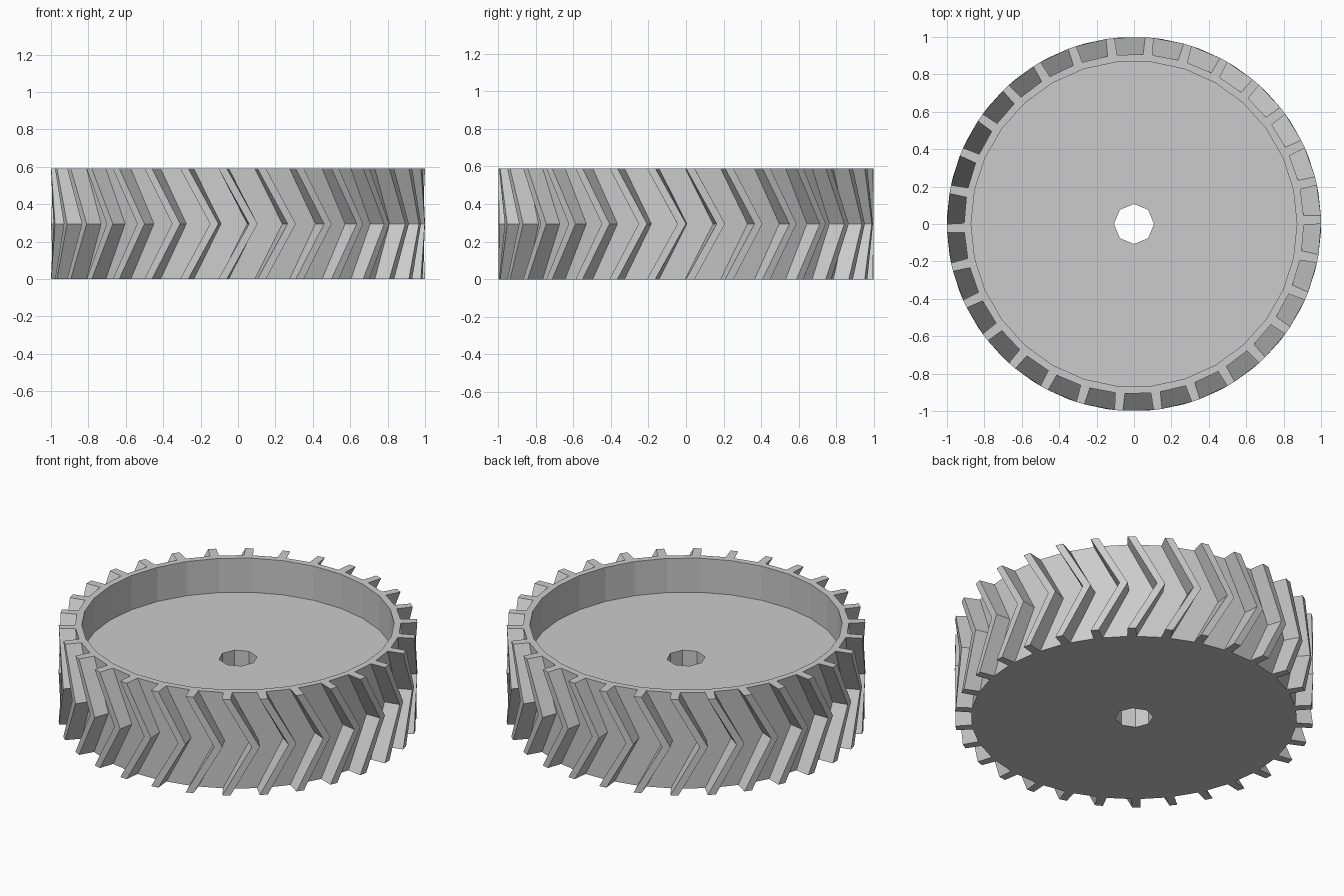
import bpy, bmesh, math

if "Cube" in bpy.data.objects:
    bpy.data.objects.remove(bpy.data.objects["Cube"])

TEETH, HEIGHT, FLOOR = 30, 0.59, 0.38
PITCH = 360 / TEETH
TWIST = 9.4              # chevron sweep at mid height, degrees
R_TIP, R_ROOT, R_RIM, R_BORE = 1.0, 0.908, 0.871, 0.107

bm = bmesh.new()


def vert(radius, degrees, z):
    a = math.radians(degrees)
    return bm.verts.new((radius * math.cos(a), radius * math.sin(a), z))


def tooth_ring(z, twist):
    """Four points per tooth: root, tip, tip, root."""
    profile = [(R_ROOT, -0.3), (R_TIP, 0), (R_TIP, 2.6), (R_ROOT, 2.9)]
    return [vert(r, i * PITCH + a + twist, z) for i in range(TEETH) for r, a in profile]


def circle(radius, count, z):
    return [vert(radius, i * 360 / count, z) for i in range(count)]


def join(low, high):
    """Wall between two rings with equal counts."""
    n = len(low)
    for i in range(n):
        j = (i + 1) % n
        bm.faces.new((low[i], low[j], high[j], high[i]))


def end_ring(outer, inner):
    """Flat tooth ends and the rim band inside them."""
    for i in range(TEETH):
        a, b, c, d = outer[4 * i:4 * i + 4]
        nxt = outer[(4 * i + 4) % len(outer)]
        bm.faces.new((a, b, c, d))
        bm.faces.new((inner[i], a, d))
        bm.faces.new((inner[i], d, nxt, inner[(i + 1) % TEETH]))


def disc(outer, bore):
    """Flat web between a rim circle and the bore."""
    edges = []
    for ring in (outer, bore):
        for i, v in enumerate(ring):
            w = ring[(i + 1) % len(ring)]
            edges.append(bm.edges.get((v, w)) or bm.edges.new((v, w)))
    bmesh.ops.bridge_loops(bm, edges=edges)


# Herringbone teeth
bottom = tooth_ring(0, 0)
middle = tooth_ring(HEIGHT / 2, TWIST)
top = tooth_ring(HEIGHT, 0)
join(bottom, middle)
join(middle, top)

# Rim ends and recess wall
rim_bottom = circle(R_RIM, TEETH, 0)
rim_floor = circle(R_RIM, TEETH, FLOOR)
rim_top = circle(R_RIM, TEETH, HEIGHT)
end_ring(bottom, rim_bottom)
end_ring(top, rim_top)
join(rim_floor, rim_top)

# Bore and web
bore_bottom = circle(R_BORE, 8, 0)
bore_top = circle(R_BORE, 8, FLOOR)
join(bore_bottom, bore_top)
disc(rim_bottom, bore_bottom)
disc(rim_floor, bore_top)

bmesh.ops.recalc_face_normals(bm, faces=bm.faces[:])
mesh = bpy.data.meshes.new("herringbone_gear")
bm.to_mesh(mesh)
bm.free()

grey = bpy.data.materials.new("light_grey")
grey.diffuse_color = (0.6, 0.6, 0.6, 1)
grey.use_nodes = True
grey.node_tree.nodes["Principled BSDF"].inputs["Base Color"].default_value = grey.diffuse_color
mesh.materials.append(grey)
gear = bpy.data.objects.new("herringbone_gear", mesh)
bpy.context.collection.objects.link(gear)
